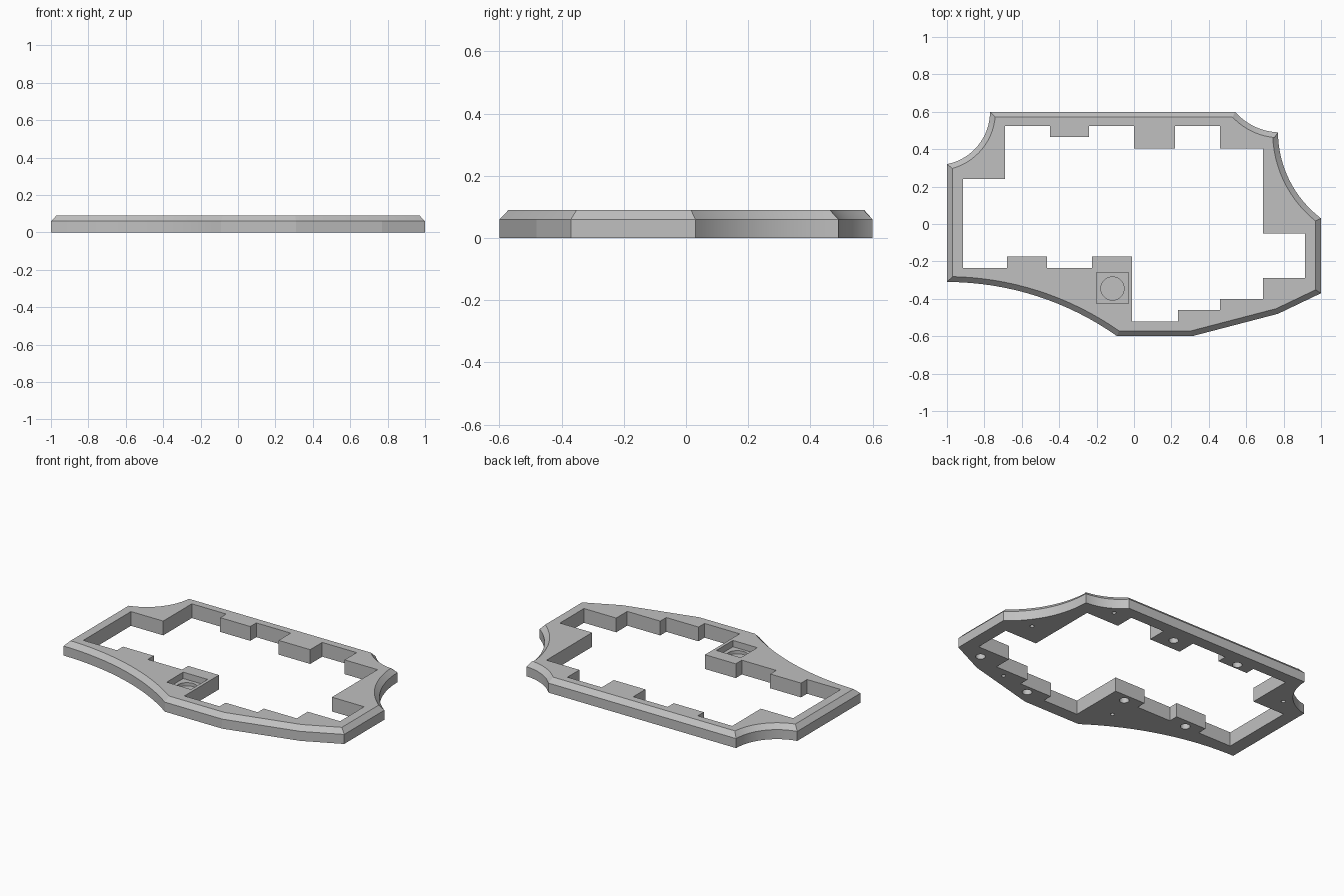
import bpy, bmesh, math
from mathutils import Vector

cube = bpy.data.objects.get("Cube")
if cube:
    bpy.data.objects.remove(cube, do_unlink=True)

HEIGHT, SHOULDER, BEVEL = 0.09, 0.06, 0.029

grey = bpy.data.materials.new("plain grey")
grey.use_nodes = True
grey.diffuse_color = (0.53, 0.53, 0.53, 1)
grey.node_tree.nodes["Principled BSDF"].inputs["Base Color"].default_value = (0.53, 0.53, 0.53, 1)


def loft(name, loops):
    """Solid through a stack of (points, z) loops."""
    bm = bmesh.new()
    rings = [[bm.verts.new((p[0], p[1], z)) for p in pts] for pts, z in loops]
    for a, b in zip(rings, rings[1:]):
        for i in range(len(a)):
            j = (i + 1) % len(a)
            bm.faces.new((a[i], a[j], b[j], b[i]))
    bm.faces.new(rings[0])
    bm.faces.new(rings[-1])
    bmesh.ops.recalc_face_normals(bm, faces=bm.faces)
    mesh = bpy.data.meshes.new(name)
    bm.to_mesh(mesh)
    bm.free()
    mesh.materials.append(grey)
    obj = bpy.data.objects.new(name, mesh)
    bpy.context.collection.objects.link(obj)
    return obj


def arc(p, q, sag, steps=16):
    """Points from p up to, but not including, q, bowed to the right of travel."""
    p, q = Vector(p), Vector(q)
    chord = q - p
    c = chord.length
    d = chord / c
    right = Vector((d.y, -d.x))
    half = 2 * math.atan(2 * sag / c)
    r = c / 2 / math.sin(half)
    out = []
    for i in range(steps):
        t = half * (2 * i / steps - 1)
        out.append((p + q) / 2 + d * r * math.sin(t) + right * r * (math.cos(t) - math.cos(half)))
    return out


def inset(pts, w):
    """Mitred inward offset of a clockwise outline."""
    out = []
    for i, p in enumerate(pts):
        d1 = (p - pts[i - 1]).normalized()
        d2 = (pts[(i + 1) % len(pts)] - p).normalized()
        n1, n2 = Vector((d1.y, -d1.x)), Vector((d2.y, -d2.x))
        out.append(p + (n1 + n2) * w / (1 + n1.dot(n2)))
    return out


def circle(x, y, r, n=48):
    return [(x + r * math.cos(math.tau * i / n), y + r * math.sin(math.tau * i / n)) for i in range(n)]


def cut(target, points, z0, z1):
    cutter = loft("cutter", [(points, z0), (points, z1)])
    cutter.hide_render = True
    mod = target.modifiers.new("cut", "BOOLEAN")
    mod.operation, mod.solver, mod.object = "DIFFERENCE", "EXACT", cutter
    bpy.context.view_layer.objects.active = target
    bpy.ops.object.modifier_apply(modifier=mod.name)
    bpy.data.objects.remove(cutter, do_unlink=True)


# Outer outline, clockwise, with four scooped arcs
outer = [Vector((-0.77, 0.6))]
outer += arc((0.54, 0.6), (0.77, 0.49), 0.026)
outer += arc((0.77, 0.49), (1, 0.03), 0.06)
outer += [Vector(p) for p in ((1, 0.03), (1, -0.37), (0.77, -0.48), (0.31, -0.6))]
outer += arc((-0.09, -0.6), (-1, -0.31), 0.074)
outer += [Vector((-1, -0.31))]
outer += arc((-1, 0.32), (-0.77, 0.6), 0.065)
frame = loft("frame", [(outer, 0), (outer, SHOULDER), (inset(outer, BEVEL), HEIGHT)])

# Stepped opening: each entry is a corner's x, with the y of the run that follows
steps_back = [(-0.915, 0.24), (-0.69, 0.525), (-0.45, 0.465), (-0.24, 0.525), (0, 0.405),
              (0.22, 0.525), (0.46, 0.405), (0.69, -0.05), (0.915, -0.29)]
steps_front = [(0.69, -0.4), (0.46, -0.46), (0.235, -0.52), (-0.01, -0.175), (-0.225, -0.235),
               (-0.465, -0.175), (-0.68, -0.235)]
opening, y = [], -0.235
for x, next_y in steps_back + steps_front:
    opening += [(x, y), (x, next_y)]
    y = next_y
# the last run closes at the first corner
opening.pop()
opening[-1] = (-0.68, -0.175)
opening.append((-0.68, -0.235))
cut(frame, opening, -0.1, 0.2)

# Square pocket with a round recess in its floor
cut(frame, [(-0.2, -0.425), (-0.03, -0.425), (-0.03, -0.26), (-0.2, -0.26)], 0.05, 0.2)
cut(frame, circle(-0.115, -0.345, 0.062), 0.03, 0.07)

# Blind holes in the underside
for x, y in ((-0.116, -0.225), (-0.575, -0.23), (0.107, 0.48), (-0.35, 0.5), (0.835, -0.37), (0.37, -0.51)):
    cut(frame, circle(x, y, 0.028), -0.05, 0.045)
for x, y in ((-0.166, -0.39), (-0.82, 0.35), (0.572, 0.505), (0.833, 0.086), (0.593, -0.453)):
    cut(frame, circle(x, y, 0.012), -0.05, 0.02)

# Smooth arcs, crisp corners
bpy.ops.object.select_all(action="DESELECT")
frame.select_set(True)
bpy.context.view_layer.objects.active = frame
bpy.ops.object.shade_smooth_by_angle(angle=math.radians(9))
